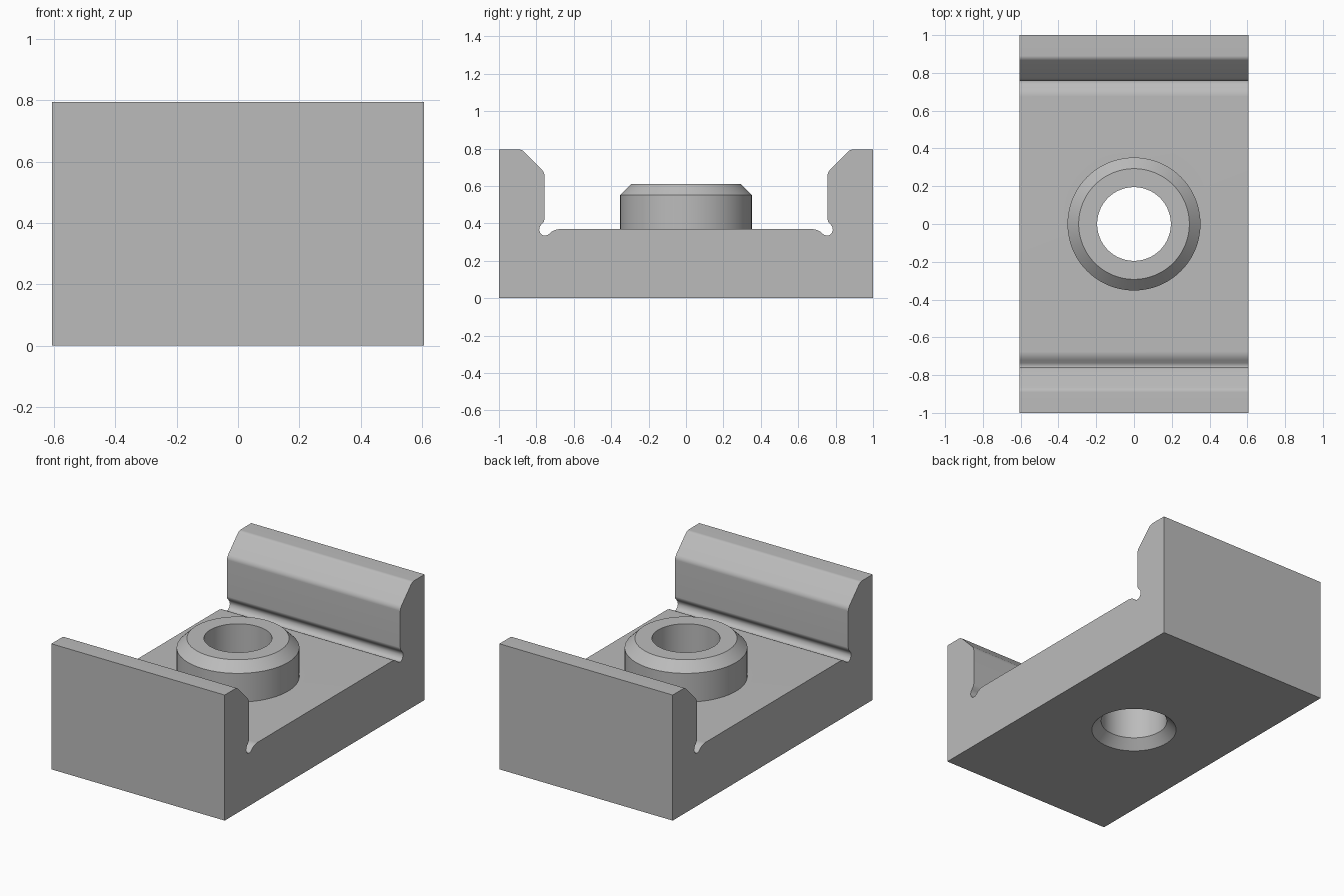
import bpy, bmesh, math

cube = bpy.data.objects.get("Cube")
if cube:
    bpy.data.objects.remove(cube, do_unlink=True)

HALF_WIDTH = 0.607
BORE = 0.195

grey = bpy.data.materials.new("plain_grey")
grey.use_nodes = True
colour = (0.5, 0.5, 0.5, 1)
grey.diffuse_color = colour
grey.node_tree.nodes["Principled BSDF"].inputs["Base Color"].default_value = colour


def finish(name, bm):
    bmesh.ops.recalc_face_normals(bm, faces=bm.faces)
    mesh = bpy.data.meshes.new(name)
    bm.to_mesh(mesh)
    bm.free()
    mesh.materials.append(grey)
    obj = bpy.data.objects.new(name, mesh)
    bpy.context.collection.objects.link(obj)
    return obj


def extrude_profile(name, points):
    """Sweep a closed (y, z) outline across the full width."""
    bm = bmesh.new()
    face = bm.faces.new([bm.verts.new((-HALF_WIDTH, y, z)) for y, z in points])
    out = bmesh.ops.extrude_face_region(bm, geom=[face])
    verts = [v for v in out["geom"] if isinstance(v, bmesh.types.BMVert)]
    bmesh.ops.translate(bm, verts=verts, vec=(2 * HALF_WIDTH, 0, 0))
    return finish(name, bm)


def lathe(name, rings, segments=96):
    """Closed solid of revolution from (radius, z) rings."""
    bm = bmesh.new()
    loops = []
    for r, z in rings:
        loops.append([bm.verts.new((r * math.cos(a), r * math.sin(a), z))
                      for a in (math.tau * i / segments for i in range(segments))])
    for low, high in zip(loops, loops[1:]):
        for i in range(segments):
            j = (i + 1) % segments
            bm.faces.new((low[i], low[j], high[j], high[i]))
    bm.faces.new(loops[0])
    bm.faces.new(loops[-1])
    return finish(name, bm)


def combine(target, tool, operation):
    mod = target.modifiers.new(operation.lower(), "BOOLEAN")
    mod.object = tool
    mod.operation = operation
    mod.solver = "EXACT"
    tool.hide_render = True
    bpy.context.view_layer.objects.active = target
    bpy.ops.object.modifier_apply(modifier=mod.name)
    bpy.data.objects.remove(tool, do_unlink=True)


# Channel block: outer wall, softened bevel, inner wall, relief groove, floor
half = [
    (1.0, 0), (1.0, 0.795), (0.89, 0.795), (0.878, 0.792), (0.867, 0.785),
    (0.77, 0.686), (0.76, 0.672), (0.756, 0.655), (0.756, 0.425),
    (0.76, 0.408), (0.774, 0.393), (0.783, 0.38), (0.785, 0.364),
    (0.778, 0.346), (0.765, 0.336), (0.75, 0.334), (0.736, 0.34),
    (0.72, 0.354), (0.7, 0.365), (0.675, 0.37),
]
channel = extrude_profile("channel_block", half + [(-y, z) for y, z in reversed(half)])

# Raised boss with a bevelled rim
boss = lathe("boss", [(0.352, 0.3), (0.352, 0.552), (0.293, 0.611)])
combine(channel, boss, "UNION")

# Through bore, countersunk from below
bore = lathe("bore_cutter", [(0.27, -0.02), (0.25, 0), (BORE, 0.058), (BORE, 0.8)])
combine(channel, bore, "DIFFERENCE")

# Smooth rounded parts, keep hard edges and flat planes crisp
bpy.ops.object.select_all(action="DESELECT")
channel.select_set(True)
bpy.context.view_layer.objects.active = channel
bpy.ops.object.shade_smooth_by_angle(angle=math.radians(32))
weighted = channel.modifiers.new("flat_plane_normals", "WEIGHTED_NORMAL")
weighted.keep_sharp = True
